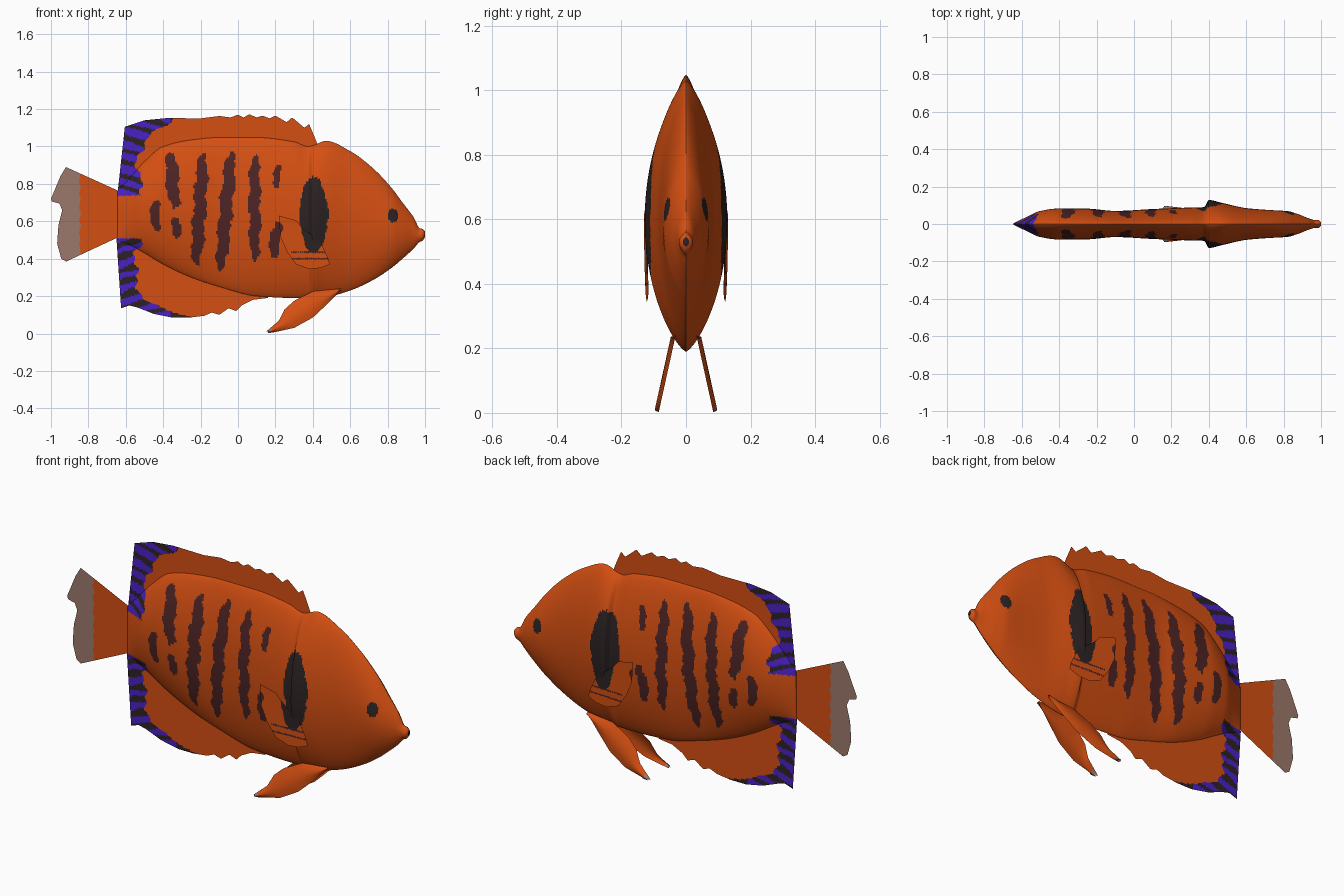
import bpy
import bmesh
from math import sin, cos, pi, hypot

default = bpy.data.objects.get("Cube")
if default:
    bpy.data.objects.remove(default)


# ---------- materials ----------
def make_material(name, rgb):
    mat = bpy.data.materials.new(name)
    mat.use_nodes = True
    colour = (*rgb, 1.0)
    mat.diffuse_color = colour
    shader = mat.node_tree.nodes["Principled BSDF"]
    shader.inputs["Base Color"].default_value = colour
    shader.inputs["Roughness"].default_value = 0.7
    return mat


MATERIALS = [
    make_material("orange", (0.66, 0.078, 0.006)),
    make_material("dark_brown", (0.075, 0.017, 0.018)),
    make_material("black", (0.025, 0.016, 0.016)),
    make_material("violet_blue", (0.068, 0.015, 0.56)),
    make_material("pale_grey_brown", (0.33, 0.19, 0.145)),
]
ORANGE, BROWN, BLACK, BLUE, GREY = range(5)


# ---------- curve helpers ----------
def smooth_value(table, x, col=1):
    """Monotone cubic through the rows of a table, keyed by the first column."""
    x = min(max(x, table[0][0]), table[-1][0])
    i = 0
    while i < len(table) - 2 and x > table[i + 1][0]:
        i += 1

    def slope(k):
        a, b = table[k], table[k + 1]
        return (b[col] - a[col]) / (b[0] - a[0])

    def tangent(k):
        if k == 0 or k == len(table) - 1:
            return slope(min(k, len(table) - 2))
        p, q = slope(k - 1), slope(k)
        return 2 * p * q / (p + q) if p * q > 0 else 0.0

    a, b = table[i], table[i + 1]
    h = b[0] - a[0]
    t = (x - a[0]) / h
    ease = t * t * (3 - 2 * t)
    return (a[col] * (1 - ease) + b[col] * ease
            + h * t * (1 - t) * (tangent(i) * (1 - t) - tangent(i + 1) * t))


def along(points, u):
    """Point at the fraction u of a polyline's length."""
    lengths = [hypot(b[0] - a[0], b[1] - a[1]) for a, b in zip(points, points[1:])]
    left = u * sum(lengths)
    for a, b, size in zip(points, points[1:], lengths):
        if left <= size:
            break
        left -= size
    t = min(left / size, 1.0)
    return a[0] + (b[0] - a[0]) * t, a[1] + (b[1] - a[1]) * t


# ---------- mesh helpers ----------
def surface(name, nu, nv, place, paint, closed=False):
    """Grid of quads placed by place(u, v), each face coloured by paint(x, z)."""
    bm = bmesh.new()
    rows = [[bm.verts.new(place(i / nu, j / nv)) for j in range(nv + (not closed))]
            for i in range(nu + 1)]
    for low, high in zip(rows, rows[1:]):
        for j in range(nv):
            k = (j + 1) % len(low)
            bm.faces.new((low[j], high[j], high[k], low[k]))
    if closed:
        for ring in (rows[0], rows[-1]):
            bm.faces.new(ring)
        bmesh.ops.recalc_face_normals(bm, faces=bm.faces)
    for face in bm.faces:
        centre = face.calc_center_median()
        face.material_index = paint(centre.x, centre.z)
        face.smooth = True
    mesh = bpy.data.meshes.new(name)
    bm.to_mesh(mesh)
    bm.free()
    for mat in MATERIALS:
        mesh.materials.append(mat)
    obj = bpy.data.objects.new(name, mesh)
    bpy.context.collection.objects.link(obj)
    return obj


def fin(name, edge_a, edge_b, nu, nv, paint, depth=lambda x, z, v: 0.0):
    """Thin sheet stretched between two edges drawn in x and z."""
    def place(u, v):
        (ax, az), (bx, bz) = along(edge_a, u), along(edge_b, u)
        x, z = ax + (bx - ax) * v, az + (bz - az) * v
        return x, depth(x, z, v), z
    return surface(name, nu, nv, place, paint)


# ---------- colour rules ----------
# centre x, centre z, half width, half height, lean
STRIPES = [
    (-0.35, 0.82, 0.034, 0.15, -0.08), (-0.33, 0.565, 0.025, 0.055, 0),
    (-0.44, 0.63, 0.025, 0.085, 0), (-0.205, 0.665, 0.034, 0.3, 0.06),
    (-0.065, 0.655, 0.034, 0.32, 0.09), (0.09, 0.67, 0.03, 0.285, 0),
    (0.21, 0.84, 0.018, 0.065, 0), (0.2, 0.5, 0.027, 0.1, 0.12),
]
# height, front limit of the striped rear border
BORDER = [(0.08, -0.24), (0.13, -0.4), (0.2, -0.52), (0.4, -0.55), (0.505, -0.52),
          (0.515, -0.8), (0.73, -0.8), (0.74, -0.51), (0.9, -0.54), (1.0, -0.51),
          (1.09, -0.43), (1.15, -0.34)]


def paint_skin(x, z):
    wobble = 0.006 * sin(38 * z + 9 * x) + 0.004 * sin(97 * z)
    # gill spot, eye and mouth
    if ((x - 0.405 + wobble / 2) / 0.078) ** 2 + abs((z - 0.635) / 0.205) ** 1.6 < 1:
        return BLACK
    if hypot((x - 0.828) / 0.028, (z - 0.63) / 0.036) < 1 or x > 0.999:
        return BLACK
    # flank stripes
    for cx, cz, half_w, half_h, lean in STRIPES:
        dx = x - cx - lean * (z - cz) + wobble
        if (dx / half_w) ** 2 + ((z - cz) / half_h) ** 4 < 1:
            return BROWN
    # blue bars on the black rear border
    if x < -0.2 and x < smooth_value(BORDER, z) + 2 * wobble:
        side = 1 if z > 0.62 else -1
        bars = sin(2 * pi * (z + side * 0.3 * x + wobble) / 0.068)
        return BLUE if bars > -0.15 and x < -0.36 else BLACK
    return ORANGE


def paint_tail(x, z):
    return GREY if x < -0.845 + 0.004 * sin(90 * z) else ORANGE


def paint_pelvic(x, z):
    return GREY if x < 0.18 else ORANGE


def paint_pectoral(x, z):
    ray = x > 0.28 and min(abs(z - 0.435), abs(z - 0.4)) < 0.004
    return BROWN if ray else paint_skin(x, z)


# ---------- body: x, bottom, top, half width ----------
BODY = [
    (-0.645, 0.5, 0.76, 0.004), (-0.58, 0.475, 0.83, 0.035), (-0.5, 0.43, 0.92, 0.07),
    (-0.4, 0.37, 1.0, 0.083), (-0.25, 0.3, 1.035, 0.082), (-0.1, 0.25, 1.048, 0.07),
    (0.1, 0.2, 1.048, 0.08), (0.3, 0.19, 1.025, 0.088), (0.375, 0.19, 1.0, 0.09),
    (0.4, 0.19, 1.005, 0.128), (0.47, 0.195, 1.03, 0.113), (0.6, 0.23, 0.975, 0.085),
    (0.72, 0.285, 0.885, 0.075), (0.82, 0.35, 0.78, 0.069), (0.88, 0.4, 0.7, 0.052),
    (0.94, 0.455, 0.62, 0.028), (0.972, 0.49, 0.562, 0.02), (0.985, 0.495, 0.56, 0.022),
    (1.0, 0.515, 0.545, 0.01),
]


def place_body(u, v):
    x = BODY[0][0] + (BODY[-1][0] - BODY[0][0]) * u
    bottom, top, width = (smooth_value(BODY, x, c) for c in (1, 2, 3))
    angle = 2 * pi * v
    side = 1 if v < 0.5 else -1
    y = side * width * abs(sin(angle)) ** 1.5
    return x, y, (bottom + top) / 2 - (top - bottom) / 2 * cos(angle)


surface("body", 240, 144, place_body, paint_skin, closed=True)

# ---------- fins on the centre line ----------
fin("dorsal_fin",
    [(0.43, 0.98), (0.2, 1.0), (-0.1, 1.0), (-0.35, 0.96), (-0.5, 0.86), (-0.57, 0.74),
     (-0.645, 0.74)],
    [(0.43, 1.0), (0.41, 1.05), (0.38, 1.12), (0.355, 1.1), (0.29, 1.155), (0.26, 1.13),
     (0.2, 1.165), (0.17, 1.15), (0.13, 1.165), (0.1, 1.155), (0.06, 1.172),
     (0.03, 1.155), (0.0, 1.17), (-0.04, 1.155), (-0.1, 1.163), (-0.2, 1.15),
     (-0.38, 1.152), (-0.5, 1.14), (-0.605, 1.105)],
    180, 40, paint_skin)
fin("anal_fin",
    [(0.16, 0.22), (0.0, 0.27), (-0.2, 0.33), (-0.4, 0.42), (-0.55, 0.52), (-0.65, 0.51)],
    [(0.16, 0.19), (0.08, 0.18), (0.02, 0.15), (-0.01, 0.12), (-0.05, 0.135),
     (-0.1, 0.1), (-0.14, 0.112), (-0.18, 0.095), (-0.26, 0.085), (-0.35, 0.085),
     (-0.45, 0.105), (-0.54, 0.14), (-0.58, 0.15), (-0.625, 0.135)],
    150, 40, paint_skin)
fin("tail_fin",
    [(-0.6, 0.745), (-0.6, 0.53)],
    [(-0.92, 0.89), (-0.95, 0.84), (-1.0, 0.72), (-0.995, 0.705), (-0.955, 0.695),
     (-0.94, 0.66), (-0.96, 0.58), (-0.967, 0.48), (-0.945, 0.4), (-0.91, 0.38)],
    60, 60, paint_tail)

# ---------- paired fins ----------
for label, side in (("left", 1), ("right", -1)):
    fin(label + "_pectoral_fin",
        [(0.22, 0.63), (0.31, 0.605), (0.34, 0.57), (0.44, 0.49), (0.48, 0.41),
         (0.49, 0.37)],
        [(0.22, 0.63), (0.225, 0.52), (0.26, 0.44), (0.31, 0.37), (0.38, 0.345),
         (0.44, 0.35), (0.49, 0.37)],
        50, 40, paint_pectoral,
        lambda x, z, v, s=side: s * (0.13 - 0.05 * (x - 0.22)))
    fin(label + "_pelvic_fin",
        [(0.55, 0.24), (0.4, 0.225), (0.3, 0.175), (0.25, 0.13), (0.22, 0.07),
         (0.15, 0.01)],
        [(0.55, 0.23), (0.48, 0.16), (0.4, 0.085), (0.3, 0.03), (0.2, 0.008),
         (0.15, 0.0)],
        40, 12, paint_pelvic,
        lambda x, z, v, s=side: s * (0.085 - 0.22 * z + 0.014 * sin(pi * v)))
